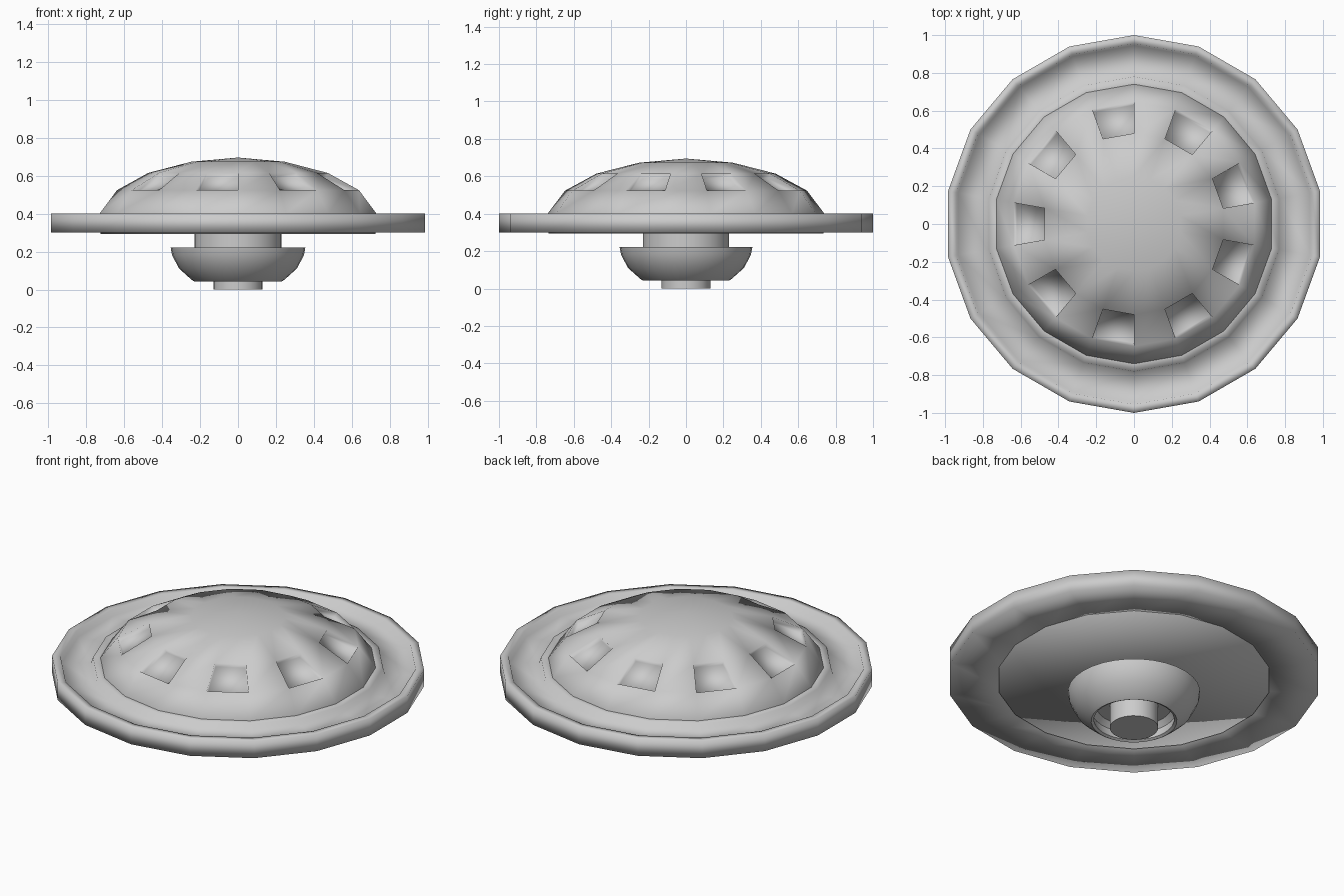
import bpy, bmesh, math

if "Cube" in bpy.data.objects:
    bpy.data.objects.remove(bpy.data.objects["Cube"])


def lathe(name, profile, sides, closed=False, start=-math.pi / 2, edit=None, sharp=None):
    """Spin (radius, height) points around z; radius 0 becomes a pole."""
    bm = bmesh.new()
    rings = []
    for r, z in profile:
        if r == 0:
            rings.append([bm.verts.new((0, 0, z))] * sides)
        else:
            rings.append([bm.verts.new((r * math.cos(start + i * math.tau / sides),
                                        r * math.sin(start + i * math.tau / sides), z))
                          for i in range(sides)])
    pairs = list(zip(rings, rings[1:]))
    if closed:
        pairs.append((rings[-1], rings[0]))
    bands = []
    for a, b in pairs:
        band = []
        for i in range(sides):
            j = (i + 1) % sides
            corners = list(dict.fromkeys([a[i], a[j], b[j], b[i]]))
            band.append(bm.faces.new(corners))
        bands.append(band)
    bmesh.ops.recalc_face_normals(bm, faces=bm.faces[:])
    if edit:
        edit(bm, bands)
    mesh = bpy.data.meshes.new(name)
    bm.to_mesh(mesh)
    bm.free()
    obj = bpy.data.objects.new(name, mesh)
    bpy.context.collection.objects.link(obj)
    bpy.ops.object.select_all(action='DESELECT')
    obj.select_set(True)
    bpy.context.view_layer.objects.active = obj
    if sharp is None:
        bpy.ops.object.shade_smooth()
    else:
        bpy.ops.object.shade_smooth_by_angle(angle=math.radians(sharp))
    return obj


def sink_windows(bm, bands):
    """Press every second panel of the window band inward."""
    panels = bands[3][1::2]
    bmesh.ops.inset_individual(bm, faces=panels, thickness=0.004, depth=-0.03)


# Saucer rim with a shallow groove on top
lathe("saucer_rim",
      [(0.70, 0.30), (1.0, 0.30), (1.0, 0.40), (0.955, 0.40),
       (0.945, 0.365), (0.79, 0.365), (0.78, 0.40), (0.70, 0.40)],
      18, closed=True)

# Dome with nine sunken windows, closed by a flat belly
lathe("dome",
      [(0, 0.293), (0.735, 0.293), (0.74, 0.40), (0.647, 0.523),
       (0.48, 0.614), (0.25, 0.673), (0, 0.695)],
      18, edit=sink_windows)

# Neck between belly and bowl
lathe("neck", [(0, 0.21), (0.23, 0.21), (0.23, 0.30), (0, 0.30)], 32, sharp=35)

# Hollow bowl, open underneath
lathe("thruster_bowl",
      [(0, 0.222), (0.355, 0.222), (0.347, 0.18), (0.31, 0.11), (0.245, 0.052),
       (0.23, 0.042), (0.215, 0.05), (0.225, 0.10), (0.20, 0.13), (0, 0.13)],
      32, sharp=45)

# Central nozzle
lathe("nozzle", [(0, 0), (0.13, 0), (0.13, 0.14), (0, 0.14)], 24, sharp=35)
